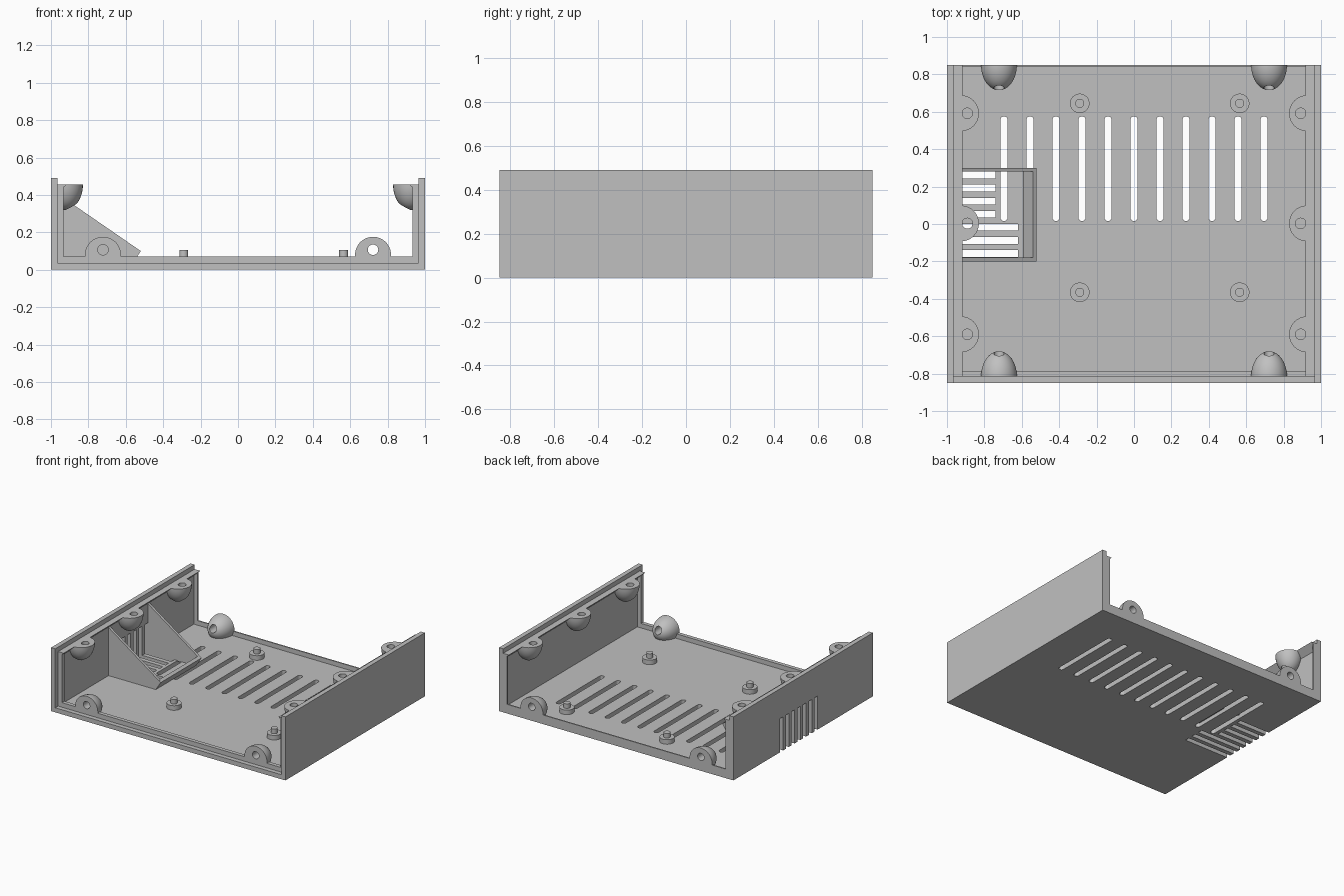
import bpy, bmesh, math
from mathutils import Matrix, Vector

old = bpy.data.objects.get("Cube")
if old:
    bpy.data.objects.remove(old, do_unlink=True)

grey = bpy.data.materials.new("plain grey")
grey.use_nodes = True
COLOUR = (0.53, 0.53, 0.53, 1)
grey.diffuse_color = COLOUR
grey.node_tree.nodes["Principled BSDF"].inputs["Base Color"].default_value = COLOUR


def finish(name, bm, smooth=False):
    bmesh.ops.recalc_face_normals(bm, faces=bm.faces)
    mesh = bpy.data.meshes.new(name)
    bm.to_mesh(mesh)
    bm.free()
    mesh.materials.append(grey)
    obj = bpy.data.objects.new(name, mesh)
    bpy.context.collection.objects.link(obj)
    if smooth:
        activate(obj)
        bpy.ops.object.shade_smooth_by_angle(angle=math.radians(35))
    return obj


def activate(obj):
    bpy.ops.object.select_all(action='DESELECT')
    obj.select_set(True)
    bpy.context.view_layer.objects.active = obj


def add_prism(bm, points, start, end, axis="y"):
    """Extrude a polygon: (x, z) points along y, or (x, y) points along z."""
    place = (lambda a, b: (a, start, b)) if axis == "y" else (lambda a, b: (a, b, start))
    face = bm.faces.new([bm.verts.new(place(a, b)) for a, b in points])
    new = bmesh.ops.extrude_face_region(bm, geom=[face])["geom"]
    move = Vector((0, end - start, 0)) if axis == "y" else Vector((0, 0, end - start))
    bmesh.ops.translate(bm, verts=[v for v in new if isinstance(v, bmesh.types.BMVert)], vec=move)


def prism(name, points, start, end):
    bm = bmesh.new()
    add_prism(bm, points, start, end)
    return finish(name, bm)


def add_cylinder(bm, centre, radius, depth, along_y=False):
    turn = Matrix.Rotation(math.pi / 2 if along_y else 0, 4, 'X')
    bmesh.ops.create_cone(bm, cap_ends=True, segments=32, radius1=radius, radius2=radius,
                          depth=depth, matrix=Matrix.Translation(centre) @ turn)


def cut(obj, bm):
    cutter = finish("cutter", bm)
    cutter.hide_render = True
    mod = obj.modifiers.new("cut", 'BOOLEAN')
    mod.operation, mod.solver, mod.object = 'DIFFERENCE', 'EXACT', cutter
    activate(obj)
    bpy.ops.object.modifier_apply(modifier=mod.name)
    bpy.data.objects.remove(cutter, do_unlink=True)


def u_profile(outer, inner, bottom, floor, top):
    return [(-outer, bottom), (outer, bottom), (outer, top), (inner, top),
            (inner, floor), (-inner, floor), (-inner, top), (-outer, top)]


W, D, T = 1.0, 0.85, 0.035          # half width, half depth, shell thickness
INNER, LEDGE = W - T, 0.455

# Outer tray: floor and two side walls
tray = prism("tray", u_profile(W, INNER, 0, T, 0.49), -D, D)

# Floor slots with round ends, and vents wrapping the lower right corner
cuts = bmesh.new()
for i in range(11):
    x, r, low, high = -0.695 + 0.139 * i, 0.019, 0.035, 0.557
    arc = [math.pi * k / 8 for k in range(9)]
    outline = [(x + r * math.cos(a), high + r * math.sin(a)) for a in arc]
    outline += [(x - r * math.cos(a), low - r * math.sin(a)) for a in arc]
    add_prism(cuts, outline, -0.1, 0.1, axis="z")
for i in range(7):
    y = 0.262 - 0.07 * i
    end = -0.74 if i < 4 else -0.62
    add_prism(cuts, [(-1.1, -0.1), (end, -0.1), (end, 0.26), (-1.1, 0.26)], y - 0.018, y + 0.018)
cut(tray, cuts)

# Raised frames at the open ends
frame = u_profile(INNER + 0.005, INNER - 0.032, T - 0.005, 0.07, LEDGE)
prism("front_frame", frame, -0.815, -0.785)
prism("back_frame", frame, D - 0.01, D)

# Ledges along the side walls
for side, label in ((-1, "right"), (1, "left")):
    prism(label + "_ledge", [(side * (INNER + 0.005), LEDGE), (side * 0.917, LEDGE),
                             (side * (INNER + 0.005), LEDGE - 0.05)], -0.815, D)


def dome(name, centre, radii, clips, hole, along_y):
    """Ellipsoid trimmed by planes, with a screw hole through it."""
    bm = bmesh.new()
    bmesh.ops.create_uvsphere(bm, u_segments=32, v_segments=24, radius=1,
                              matrix=Matrix.Translation(centre) @ Matrix.Diagonal((*radii, 1)))
    for point, normal in clips:
        geom = bm.verts[:] + bm.edges[:] + bm.faces[:]
        res = bmesh.ops.bisect_plane(bm, geom=geom, dist=1e-5, plane_co=point,
                                     plane_no=normal, clear_outer=True)
        edges = [e for e in res["geom_cut"] if isinstance(e, bmesh.types.BMEdge)]
        bmesh.ops.edgeloop_fill(bm, edges=edges)
    obj = finish(name, bm)
    drill = bmesh.new()
    add_cylinder(drill, hole, 0.028, 0.6, along_y)
    cut(obj, drill)
    activate(obj)
    bpy.ops.object.shade_smooth_by_angle(angle=math.radians(35))


R, LONG = 0.096, 0.135
for side, label in ((-1, "right"), (1, "left")):
    # Screw bosses standing on the floor at each end
    for face, end, y in ((-1, "front", -0.815), (1, "back", D)):
        x = side * 0.722
        dome(f"{end}_{label}_boss", (x, y, 0.08), (R, LONG, R),
             [((x, y, 0), (0, face, 0)), ((x, y, 0.01), (0, 0, -1))],
             (x, y, 0.107), True)
    # Screw bosses hanging under the ledges
    for y, spot in ((-0.59, "front"), (0.003, "middle"), (0.592, "back")):
        dome(f"{label}_{spot}_wall_boss", (side * 0.925, y, LEDGE), (R, R, LONG),
             [((0, 0, LEDGE), (0, 0, 1)), ((side * 0.975, 0, 0), (side, 0, 0))],
             (side * 0.891, y, LEDGE), False)

# Board standoffs with locating pins
for x in (-0.29, 0.565):
    for y in (-0.365, 0.645):
        bm = bmesh.new()
        add_cylinder(bm, (x, y, 0.05), 0.052, 0.04)
        add_cylinder(bm, (x, y, 0.085), 0.024, 0.04)
        finish("standoff", bm, smooth=True)

# Sloping vent box: two cheeks and a leaning front strip
cheek = [(-0.97, 0.41), (-0.52, 0.1), (-0.565, 0.03), (-0.97, 0.03)]
prism("vent_box_front_cheek", cheek, -0.2, -0.18)
prism("vent_box_back_cheek", cheek, 0.28, 0.3)
prism("vent_box_strip", [(-0.52, 0.1), (-0.54, 0.114), (-0.595, 0.03), (-0.565, 0.03)], -0.19, 0.29)
